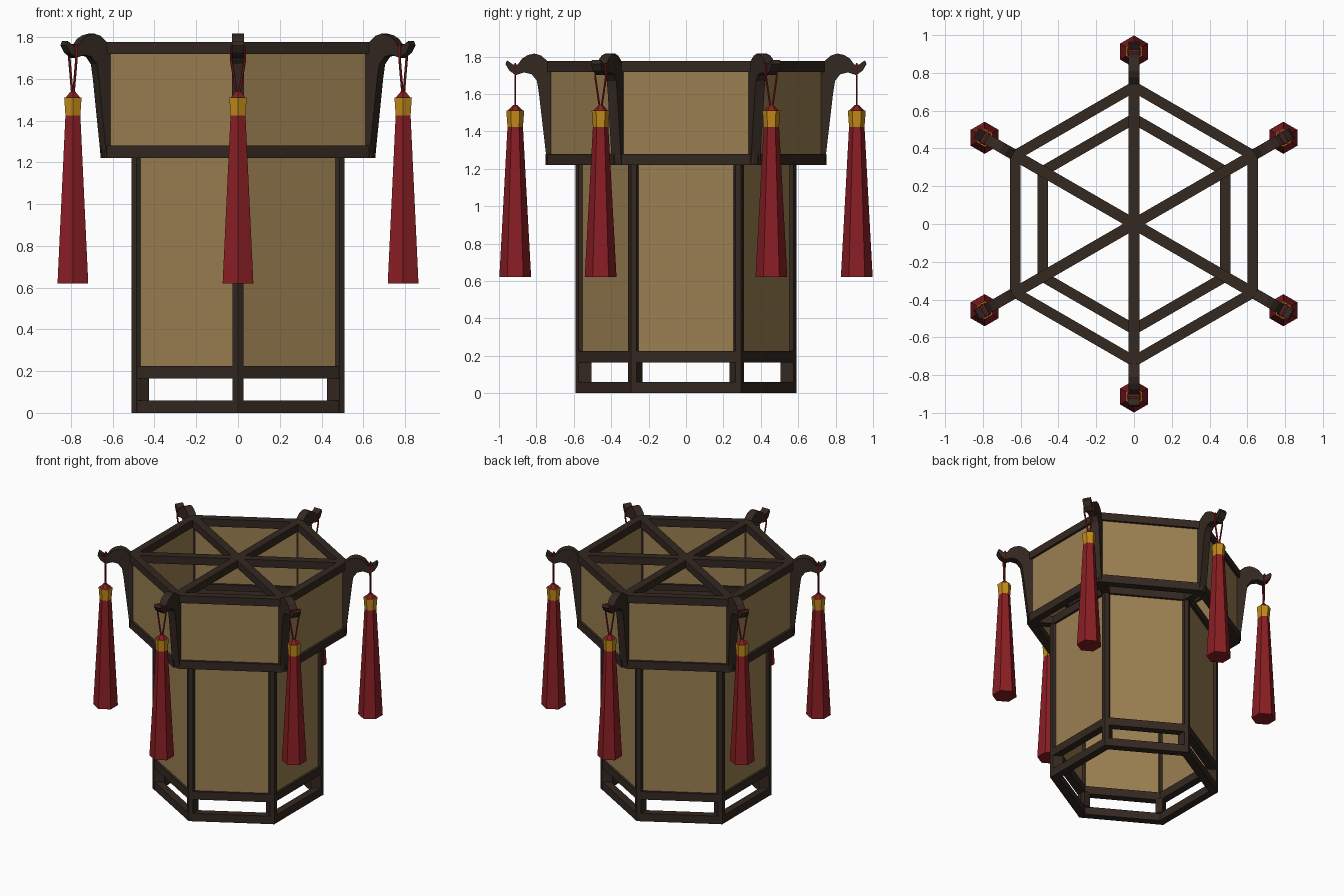
import bpy, bmesh
from math import radians, pi, sqrt
from mathutils import Matrix, Vector

if "Cube" in bpy.data.objects:
    bpy.data.objects.remove(bpy.data.objects["Cube"])


def material(name, rgb):
    m = bpy.data.materials.new(name)
    m.diffuse_color = (*rgb, 1)
    m.use_nodes = True
    m.node_tree.nodes["Principled BSDF"].inputs["Base Color"].default_value = m.diffuse_color
    return m


WOOD = material("dark_wood", (0.034, 0.021, 0.015))
PAPER = material("paper", (0.33, 0.215, 0.085))
RED = material("red_silk", (0.25, 0.013, 0.017))
GOLD = material("gold_thread", (0.55, 0.26, 0.01))

# Corners sit at 30, 90, ... degrees; faces at 0, 60, ...
CORNERS = [radians(30 + 60 * i) for i in range(6)]
FACES = [radians(60 * i) for i in range(6)]


def six(name, mat, build, angles):
    """Build one part on +x and repeat it round the z axis in one object."""
    bm = bmesh.new()
    for a in angles:
        part = bmesh.new()
        build(part)
        part.transform(Matrix.Rotation(a, 4, 'Z'))
        tmp = bpy.data.meshes.new("tmp")
        part.to_mesh(tmp)
        part.free()
        bm.from_mesh(tmp)
        bpy.data.meshes.remove(tmp)
    bmesh.ops.recalc_face_normals(bm, faces=bm.faces)
    me = bpy.data.meshes.new(name)
    bm.to_mesh(me)
    bm.free()
    me.materials.append(mat)
    ob = bpy.data.objects.new(name, me)
    bpy.context.collection.objects.link(ob)
    return ob


def box(x0, x1, w, z0, z1):
    """Box from radius x0 to x1, tangential width w, height z0 to z1."""
    def build(bm):
        m = Matrix.Translation(((x0 + x1) / 2, 0, (z0 + z1) / 2))
        bmesh.ops.create_cube(bm, size=1, matrix=m @ Matrix.Diagonal((x1 - x0, w, z1 - z0, 1)))
    return build


def cone(r, rad0, rad1, z0, z1):
    """Six-sided tapered prism at radius r, with a vertex pointing outward."""
    def build(bm):
        m = Matrix.Translation((r, 0, (z0 + z1) / 2)) @ Matrix.Rotation(pi / 2, 4, 'Z')
        bmesh.ops.create_cone(bm, cap_ends=True, segments=6, radius1=rad0, radius2=rad1,
                              depth=z1 - z0, matrix=m)
    return build


def plate(profile, w):
    """Radial profile (r, z) extruded to tangential width w."""
    def build(bm):
        f = bm.faces.new([bm.verts.new((r, -w / 2, z)) for r, z in profile])
        ext = bmesh.ops.extrude_face_region(bm, geom=[f])["geom"]
        bmesh.ops.translate(bm, vec=(0, w, 0),
                            verts=[v for v in ext if isinstance(v, bmesh.types.BMVert)])
    return build


def cord(points, rad):
    """Thin six-sided rods along a path."""
    def build(bm):
        for a, b in zip(points, points[1:]):
            a, b = Vector(a), Vector(b)
            q = (b - a).to_track_quat('Z', 'Y').to_matrix().to_4x4()
            bmesh.ops.create_cone(bm, cap_ends=True, segments=6, radius1=rad, radius2=rad,
                                  depth=(b - a).length, matrix=Matrix.Translation((a + b) / 2) @ q)
    return build


LOW, UP, T = 0.483, 0.629, 0.055      # face distances and rail thickness


def rail(name, d, z0, z1):
    six(name, WOOD, box(d - T / 2, d + T / 2, d * 2 / sqrt(3), z0, z1), FACES)


# Lower body frame
rail("base_rails", LOW, 0, 0.06)
rail("lower_panel_rails", LOW, 0.165, 0.225)
rail("body_top_rails", LOW, 1.22, 1.28)
six("corner_posts", WOOD, cone(0.56, 0.03, 0.03, 0, 1.28), CORNERS)
six("base_corner_blocks", WOOD, box(0.506, 0.56, 0.05, 0.055, 0.17), CORNERS)

# Upper crown frame
rail("crown_lower_rails", UP, 1.22, 1.28)
rail("crown_top_rails", UP, 1.718, 1.775)
six("crown_ties", WOOD, box(0.54, 0.735, 0.055, 1.22, 1.28), CORNERS)
six("top_spokes", WOOD, box(0, 0.735, 0.058, 1.718, 1.775), CORNERS)

# Carved corner brackets
six("corner_brackets", WOOD, plate([
    (0.71, 1.22), (0.742, 1.22), (0.75, 1.29), (0.786, 1.60), (0.797, 1.67),
    (0.825, 1.705), (0.865, 1.715), (0.91, 1.70), (0.945, 1.725), (0.965, 1.76),
    (0.957, 1.78), (0.925, 1.757), (0.9, 1.757), (0.875, 1.79), (0.845, 1.808),
    (0.81, 1.816), (0.775, 1.805), (0.74, 1.775), (0.71, 1.76)], 0.058), CORNERS)

# Paper panels
six("lower_panels", PAPER, box(LOW - 0.01, LOW + 0.01, 0.54, 0.20, 1.24), FACES)
six("upper_panels", PAPER, box(UP - 0.01, UP + 0.01, 0.70, 1.26, 1.74), FACES)

# Tassels hanging from the brackets
R = 0.913
six("tassel_skirts", RED, cone(R, 0.085, 0.041, 0.62, 1.43), CORNERS)
six("tassel_bands", GOLD, cone(R, 0.041, 0.048, 1.42, 1.51), CORNERS)
six("tassel_caps", RED, cone(R, 0.04, 0.012, 1.51, 1.54), CORNERS)
six("tassel_cords", RED, cord([
    (R, -0.006, 1.53), (R, -0.033, 1.69), (R, -0.033, 1.76),
    (R, 0.033, 1.76), (R, 0.033, 1.69), (R, 0.006, 1.53)], 0.006), CORNERS)
